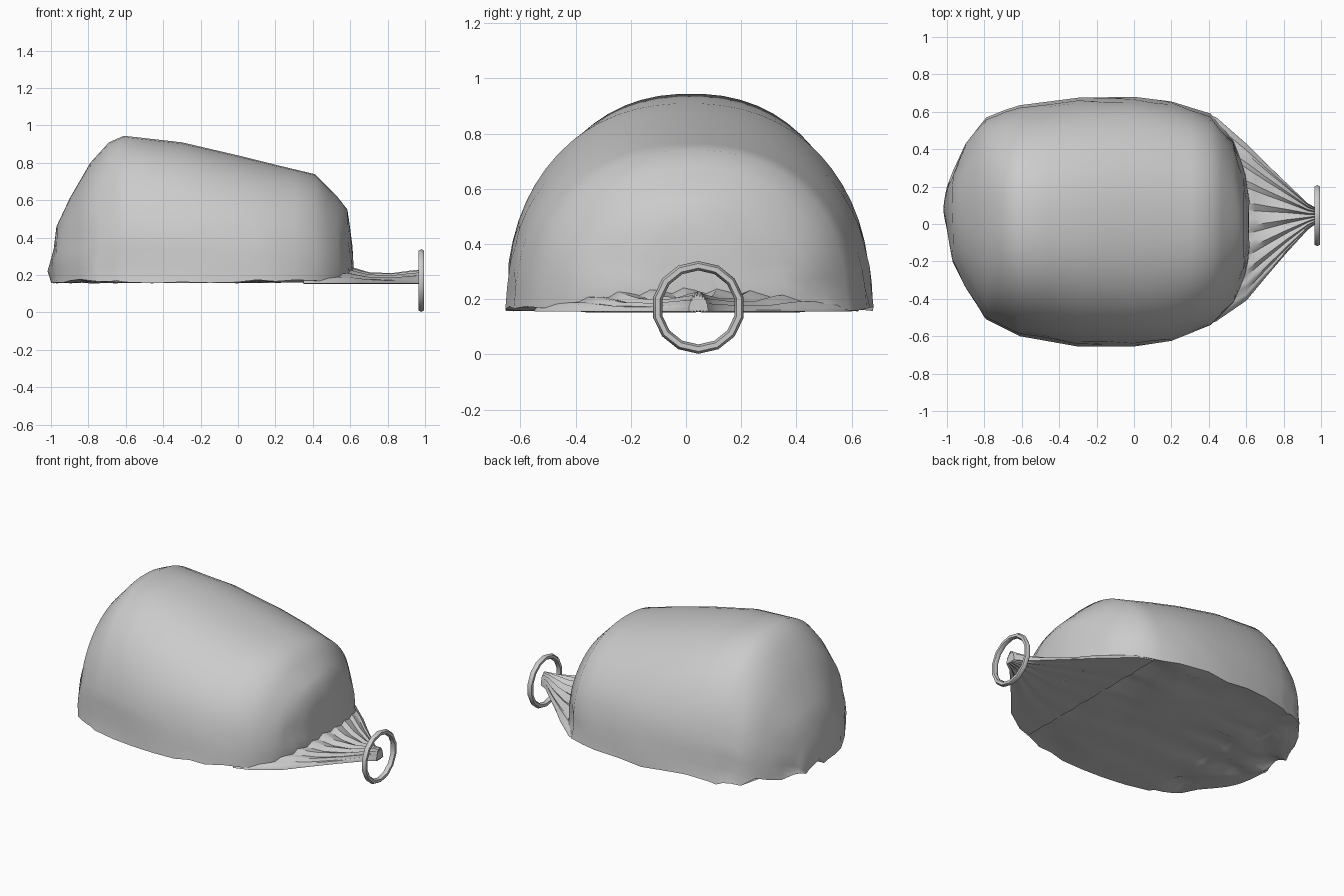
import bpy, bmesh, math
from mathutils import Vector, noise

if "Cube" in bpy.data.objects:
    bpy.data.objects.remove(bpy.data.objects["Cube"])

FLOOR = 0.155


def section(x, y0, y1, top, n, count, pleat=0.0, bottom=FLOOR):
    """Flat-bottomed dome cross-section, optionally gathered into pleats."""
    mid, half = (y0 + y1) / 2, (y1 - y0) / 2
    pts = []
    arc = count * 2 // 3
    for i in range(arc):
        a = math.pi * i / (arc - 1)
        c, s = math.cos(a), max(math.sin(a), 0)
        y = mid + half * math.copysign(abs(c) ** (2 / n), c)
        z = bottom + (top - bottom) * s ** (2 / n)
        z += pleat * s * math.sin(i * 2.1)
        pts.append(Vector((x, y, z)))
    flat = count - arc
    for i in range(flat):
        t = (i + 1) / (flat + 1)
        z = bottom + 0.35 * pleat * math.sin(i * 2.3)
        pts.append(Vector((x, mid - half + 2 * half * t, z)))
    return pts


def loft(name, stations, count, steps, n, pleat=0.0, wrinkle=0.0):
    rows = []
    for a, b in zip(stations, stations[1:]):
        for k in range(steps):
            rows.append([p + (q - p) * k / steps for p, q in zip(a, b)])
    rows.append(stations[-1])
    bm = bmesh.new()
    rings = []
    for r in rows:
        pts = section(*r, n, count, pleat)
        for p in pts:
            # creases near the ground, fading out up the side
            fade = max(0.0, 1 - (p.z - FLOOR) / 0.35) * wrinkle
            d = noise.noise(Vector((p.x * 5, p.y * 5, p.z * 6))) * fade
            if p.z < FLOOR + 0.01:
                p.z += abs(d) * 0.8
            else:
                p.y *= 1 - abs(d) * 0.8
                p.x += d * 0.4
        rings.append([bm.verts.new(p) for p in pts])
    for a, b in zip(rings, rings[1:]):
        for i in range(count):
            j = (i + 1) % count
            bm.faces.new((a[i], a[j], b[j], b[i]))
    bm.faces.new(rings[0])
    bm.faces.new(rings[-1])
    bmesh.ops.recalc_face_normals(bm, faces=bm.faces)
    me = bpy.data.meshes.new(name)
    bm.to_mesh(me)
    bm.free()
    ob = bpy.data.objects.new(name, me)
    bpy.context.collection.objects.link(ob)
    smooth(ob, 40)
    return ob


def smooth(ob, angle):
    bpy.ops.object.select_all(action='DESELECT')
    ob.select_set(True)
    bpy.context.view_layer.objects.active = ob
    bpy.ops.object.shade_smooth_by_angle(angle=math.radians(angle))


# Full sack: x, left y, right y, top z
loft("sack_body", [
    (-1.00, -0.02, 0.20, 0.22),
    (-0.97, -0.20, 0.28, 0.46),
    (-0.90, -0.34, 0.43, 0.61),
    (-0.79, -0.51, 0.57, 0.80),
    (-0.69, -0.56, 0.61, 0.91),
    (-0.61, -0.60, 0.635, 0.945),
    (-0.30, -0.655, 0.675, 0.91),
    (0.00, -0.655, 0.68, 0.84),
    (0.20, -0.625, 0.655, 0.79),
    (0.41, -0.54, 0.59, 0.74),
    (0.53, -0.42, 0.45, 0.62),
    (0.585, -0.28, 0.27, 0.55),
    (0.61, -0.13, 0.13, 0.35),
], 48, 2, 2.25, wrinkle=0.09)

# Flattened empty cloth running from the sack to the gathered neck
loft("gathered_neck", [
    (0.35, -0.55, 0.60, 0.25),
    (0.44, -0.52, 0.57, 0.24),
    (0.60, -0.41, 0.43, 0.235),
    (0.70, -0.29, 0.33, 0.205),
    (0.82, -0.15, 0.215, 0.20),
    (0.93, -0.03, 0.11, 0.215),
    (0.985, 0.01, 0.08, 0.22),
], 48, 2, 2.0, pleat=0.012)

# Pull ring standing at the neck
bpy.ops.mesh.primitive_torus_add(
    major_segments=14, minor_segments=6, major_radius=0.151,
    minor_radius=0.017, location=(0.98, 0.045, 0.17),
    rotation=(0, math.pi / 2, 0))
ring = bpy.context.object
ring.name = "pull_ring"
smooth(ring, 60)
